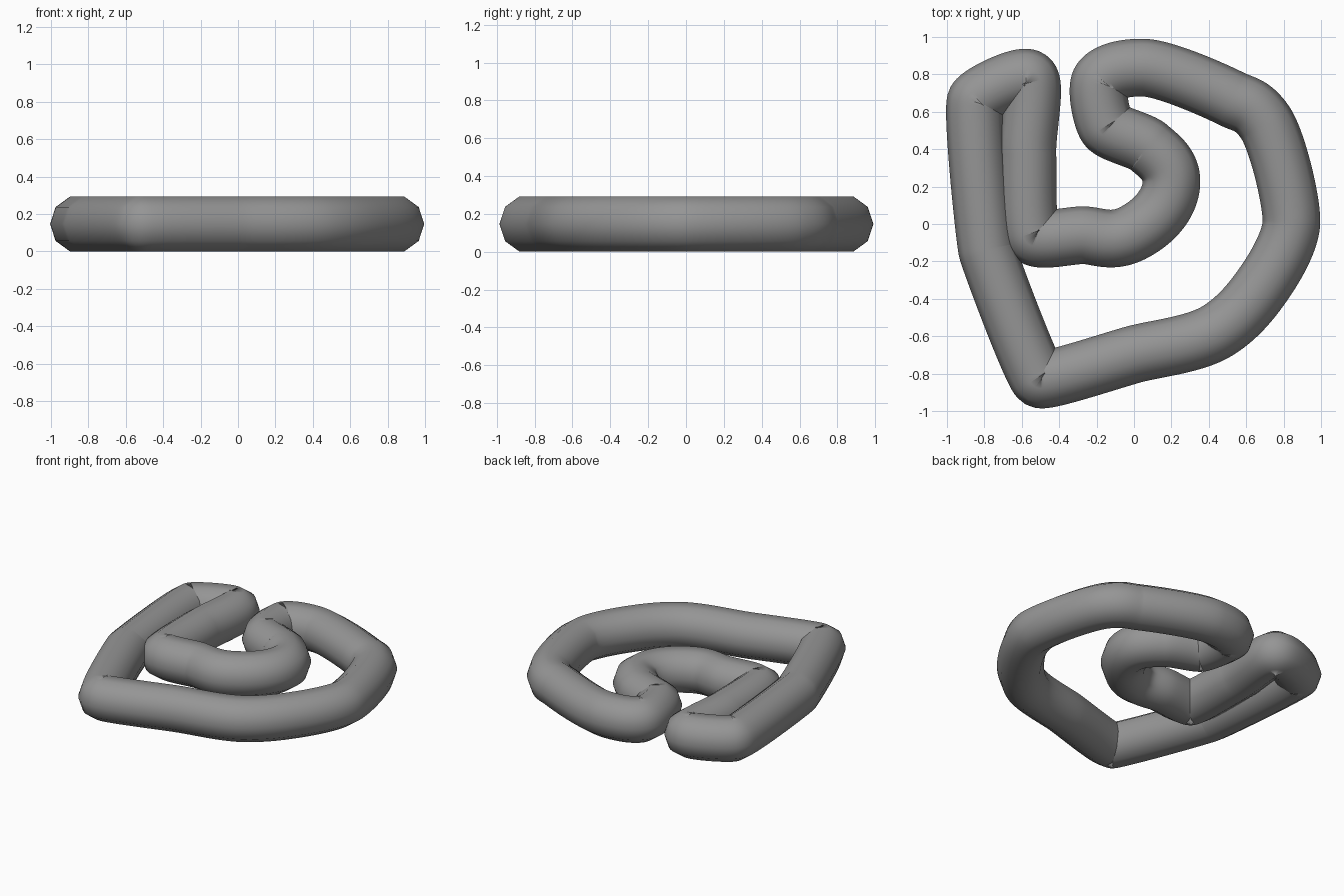
import bpy
from mathutils import Vector

if "Cube" in bpy.data.objects:
    bpy.data.objects.remove(bpy.data.objects["Cube"])

R = 0.154   # tube radius
Z = 0.147   # centreline height

# centreline seen from above: x, y, bezier handle length (short = tight corner)
PATH = [
    (0.841, 0.0, 0.10), (0.70, 0.545, 0.12), (0.52, 0.67, 0.07), (0.05, 0.836, 0.12),
    (-0.18, 0.765, 0.05), (-0.145, 0.52, 0.05), (0.08, 0.41, 0.06), (0.20, 0.22, 0.10),
    (0.0, -0.045, 0.14), (-0.28, -0.06, 0.08), (-0.54, -0.065, 0.05),
    (-0.57, 0.38, 0.12), (-0.56, 0.778, 0.05), (-0.845, 0.66, 0.05),
    (-0.785, -0.14, 0.06), (-0.505, -0.83, 0.04),
    (0.0, -0.697, 0.12), (0.44, -0.575, 0.14), (0.70, -0.31, 0.10),
]


def tube_loop(name, path):
    """Closed bezier tube with one handle length per point."""
    cu = bpy.data.curves.new(name, 'CURVE')
    cu.dimensions = '3D'
    cu.twist_mode = 'Z_UP'
    cu.bevel_depth = R
    cu.bevel_resolution = 3
    cu.resolution_u = 32
    sp = cu.splines.new('BEZIER')
    sp.bezier_points.add(len(path) - 1)
    sp.use_cyclic_u = True
    pts = [Vector((x, y, Z)) for x, y, _ in path]
    n = len(pts)
    for i, bp in enumerate(sp.bezier_points):
        a, p, b = pts[i - 1], pts[i], pts[(i + 1) % n]
        t = ((p - a).normalized() + (b - p).normalized()).normalized()
        bp.handle_left_type = bp.handle_right_type = 'FREE'
        bp.co = p
        bp.handle_left = p - t * path[i][2]
        bp.handle_right = p + t * path[i][2]
    sp.use_smooth = True
    ob = bpy.data.objects.new(name, cu)
    bpy.context.collection.objects.link(ob)
    return ob


# the bent tube, turned into a smooth dark grey mesh
tube = tube_loop("bent_tube", PATH)
bpy.context.view_layer.objects.active = tube
tube.select_set(True)
bpy.ops.object.convert(target='MESH')
bpy.ops.object.shade_smooth()
tube = bpy.context.view_layer.objects.active
mat = bpy.data.materials.new("dark_grey")
mat.diffuse_color = (0.3, 0.3, 0.3, 1)
mat.use_nodes = True
mat.node_tree.nodes["Principled BSDF"].inputs["Base Color"].default_value = mat.diffuse_color
tube.data.materials.clear()
tube.data.materials.append(mat)
